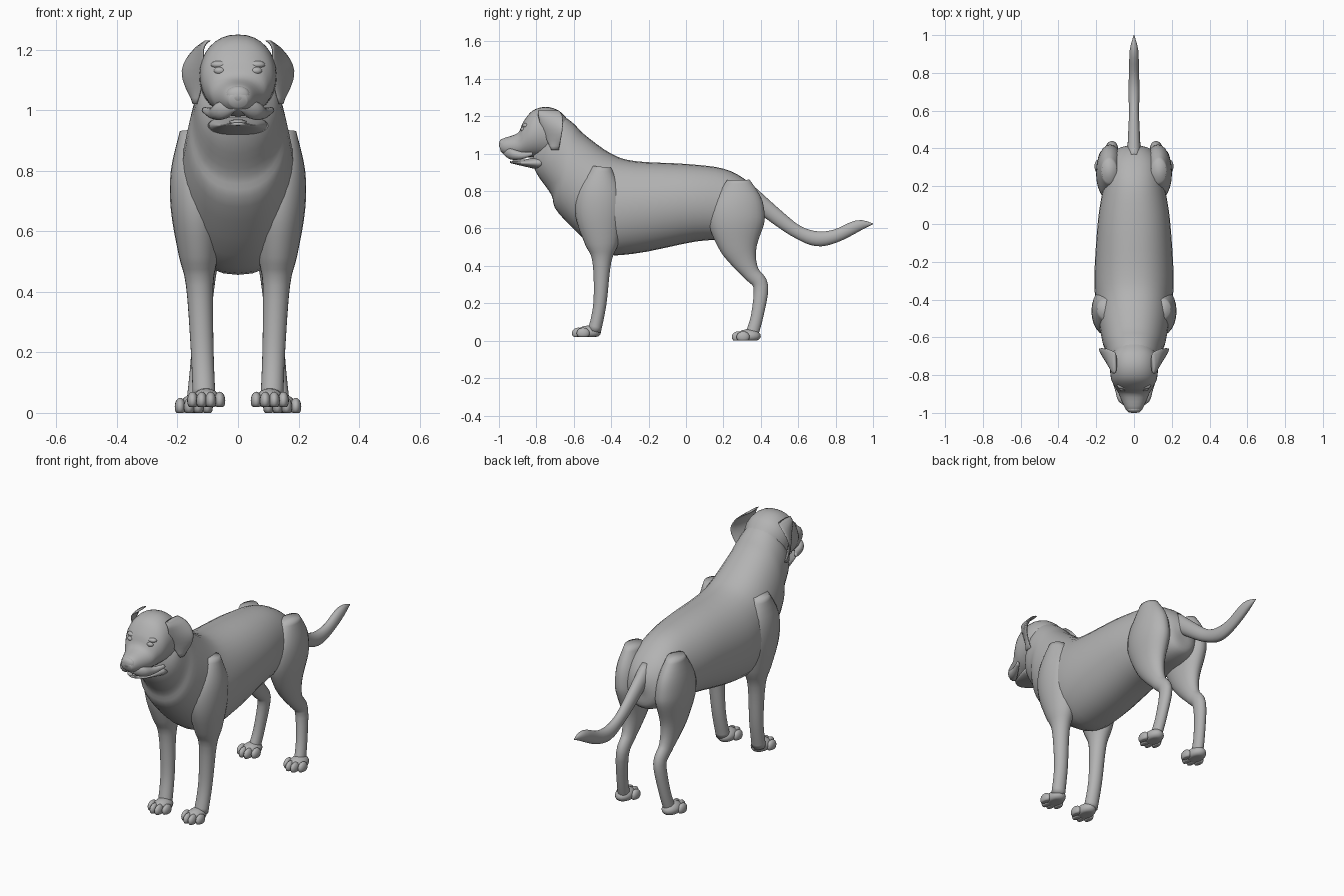
import bpy
import bmesh
import math
from mathutils import Vector, Matrix

cube = bpy.data.objects.get("Cube")
if cube:
    bpy.data.objects.remove(cube)

coat = bpy.data.materials.new("grey coat")
coat.use_nodes = True
grey = (.45, .45, .45, 1)
coat.diffuse_color = grey
coat.node_tree.nodes["Principled BSDF"].inputs["Base Color"].default_value = grey


def finish(name, bm, mirror):
    """Turn a bmesh into a smooth object, mirrored across x when paired."""
    bmesh.ops.recalc_face_normals(bm, faces=bm.faces)
    for face in bm.faces:
        face.smooth = True
    mesh = bpy.data.meshes.new(name)
    bm.to_mesh(mesh)
    bm.free()
    mesh.materials.append(coat)
    obj = bpy.data.objects.new(name, mesh)
    bpy.context.collection.objects.link(obj)
    if mirror:
        obj.modifiers.new("pair", "MIRROR")


def spline(rows, steps=4):
    """Smoothly interpolate between rows of values."""
    padded = [rows[0], *rows, rows[-1]]
    result = []
    for before, start, end, after in zip(padded, padded[1:], padded[2:], padded[3:]):
        for k in range(steps):
            t = k / steps
            ease = t * t * (3 - 2 * t)
            leave, arrive = t * (1 - t) ** 2 / 2, t * t * (t - 1) / 2
            result.append([
                b + (c - b) * ease + (c - a) * leave + (d - b) * arrive
                for a, b, c, d in zip(before, start, end, after)])
    result.append(rows[-1])
    return result


def skin(name, sections, mirror=False, sides=24, fullness=1):
    """Cover oval sections, each a centre, a half depth vector and a half width."""
    bm = bmesh.new()
    rings = []
    for centre, depth, width in sections:
        ring = []
        for i in range(sides):
            angle = math.tau * i / sides
            s = math.sin(angle)
            across = math.copysign(abs(s) ** fullness, s) * width
            ring.append(bm.verts.new(centre + depth * math.cos(angle) + Vector((across, 0, 0))))
        rings.append(ring)
    for lower, upper in zip(rings, rings[1:]):
        for i in range(sides):
            j = (i + 1) % sides
            bm.faces.new((lower[i], lower[j], upper[j], upper[i]))
    bm.faces.new(rings[0])
    bm.faces.new(rings[-1])
    finish(name, bm, mirror)


def trunk(name, rows):
    """Central form from its top edge y z, bottom edge y z and half width."""
    sections = []
    for top_y, top_z, low_y, low_z, width in spline(rows):
        top, low = Vector((0, top_y, top_z)), Vector((0, low_y, low_z))
        sections.append(((top + low) / 2, (top - low) / 2, width))
    skin(name, sections, sides=32, fullness=.9)


def limb(name, rows, place_x, width, mirror=True):
    """Tube along y z with a radius; x and width follow simple rules."""
    path = spline(rows)
    sections = []
    for i, (y, z, radius) in enumerate(path):
        behind, ahead = path[max(i - 1, 0)], path[min(i + 1, len(path) - 1)]
        normal = Vector((0, ahead[1] - behind[1], behind[0] - ahead[0])).normalized()
        sections.append((Vector((place_x(z), y, z)), normal * radius, width(radius)))
    skin(name, sections, mirror)


def blob(name, place, size, mirror=False, floor=0):
    """Ellipsoid that flattens where it meets the floor."""
    bm = bmesh.new()
    bmesh.ops.create_uvsphere(bm, u_segments=16, v_segments=10, radius=1,
                              matrix=Matrix.Translation(place) @ Matrix.Diagonal((*size, 1)))
    for vert in bm.verts:
        vert.co.z = max(vert.co.z, floor)
    finish(name, bm, mirror)


# Torso rising into the neck
trunk("torso_and_neck", [
    (.42, .72, .41, .65, .03),
    (.39, .79, .4, .58, .09),
    (.32, .86, .33, .55, .14),
    (.2, .92, .22, .54, .16),
    (0, .945, .05, .53, .19),
    (-.27, .96, -.28, .465, .21),
    (-.4, 1, -.46, .48, .2),
    (-.54, 1.1, -.68, .68, .17),
    (-.6, 1.16, -.72, .78, .15),
    (-.66, 1.2, -.79, .88, .13),
    (-.7, 1.18, -.83, .96, .08)])

# Skull and upper muzzle
trunk("head", [
    (-.63, 1.18, -.7, .98, .1),
    (-.68, 1.23, -.74, .98, .125),
    (-.75, 1.25, -.79, .98, .127),
    (-.82, 1.23, -.83, .98, .12),
    (-.87, 1.17, -.86, .98, .1),
    (-.9, 1.11, -.9, .98, .08),
    (-.98, 1.08, -.96, .99, .05),
    (-1, 1.05, -.99, 1.01, .03)])

# Open lower jaw and tongue
trunk("lower_jaw", [
    (-.77, .99, -.77, .91, .1),
    (-.9, .96, -.9, .94, .06),
    (-.94, .96, -.94, .95, .02)])
blob("tongue", (0, -.88, .96), (.03, .05, .01))

# Hanging upper lips, swept back to the corners of the mouth
lip_path = spline([
    (.01, -.98, 1.01, .01),
    (.05, -.94, 1, .03),
    (.08, -.88, .99, .02),
    (.11, -.82, 1, .01)])
skin("upper_lip", [(Vector((x, y, z)), Vector((0, 0, r)), r) for x, y, z, r in lip_path],
     mirror=True, sides=12)

# Nose, eyes and brows
blob("nose", (0, -.98, 1.05), (.04, .02, .03))
blob("eye", (.06, -.87, 1.13), (.02, .015, .013), mirror=True)
blob("brow", (.06, -.855, 1.15), (.03, .02, .014), mirror=True)

# Floppy ears: x, front y, back y and z, with the back edge flared outward
ear_sections = []
for x, front, back, z in spline([
        (.1, -.79, -.68, 1.23),
        (.13, -.79, -.66, 1.2),
        (.15, -.77, -.66, 1.13),
        (.14, -.72, -.68, 1.02)]):
    flare = .035 * math.sin((1.23 - z) / .21 * math.pi)
    depth = Vector((flare, (back - front) / 2, 0))
    ear_sections.append((Vector((x, (front + back) / 2, z)), depth, .01))
skin("ear", ear_sections, mirror=True, sides=16)

# Forelegs from shoulder blade to wrist
limb("front_leg", [
    (-.45, .93, .05),
    (-.46, .8, .12),
    (-.46, .67, .13),
    (-.45, .52, .09),
    (-.45, .42, .05),
    (-.46, .2, .035),
    (-.49, .05, .035)],
    place_x=lambda z: .11 + .04 * z, width=lambda radius: .02 + radius / 2)

# Hind legs from hip to heel, closest together at the hocks
limb("hind_leg", [
    (.28, .86, .06),
    (.28, .75, .13),
    (.27, .64, .15),
    (.28, .52, .11),
    (.31, .43, .07),
    (.35, .36, .045),
    (.4, .29, .04),
    (.38, .13, .033),
    (.35, .03, .035)],
    place_x=lambda z: .115 + max(.1 * (.3 - z), .03 * (z - .3)),
    width=lambda radius: .015 + .4 * radius)


def paw(name, x, y, floor):
    """Flat-soled foot with four toes fanned across the front."""
    blob(name + "_paw", (x, y, floor + .025), (.046, .065, .036), True, floor)
    for spread, reach in ((-1.5, .03), (-.5, .055), (.5, .055), (1.5, .03)):
        place = (x + spread * .03, y - reach, floor + .02)
        blob(name + "_toe", place, (.018, .035, .03), True, floor)


paw("front", x=.105, y=-.52, floor=.02)
paw("hind", x=.146, y=.335, floor=0)

# Tail drooping from the rump and curling up at the tip
limb("tail", [
    (.34, .78, .05),
    (.5, .65, .04),
    (.6, .58, .035),
    (.7, .545, .04),
    (.8, .56, .035),
    (.92, .615, .03),
    (1, .625, .002)],
    place_x=lambda z: 0, width=lambda radius: .75 * radius, mirror=False)
